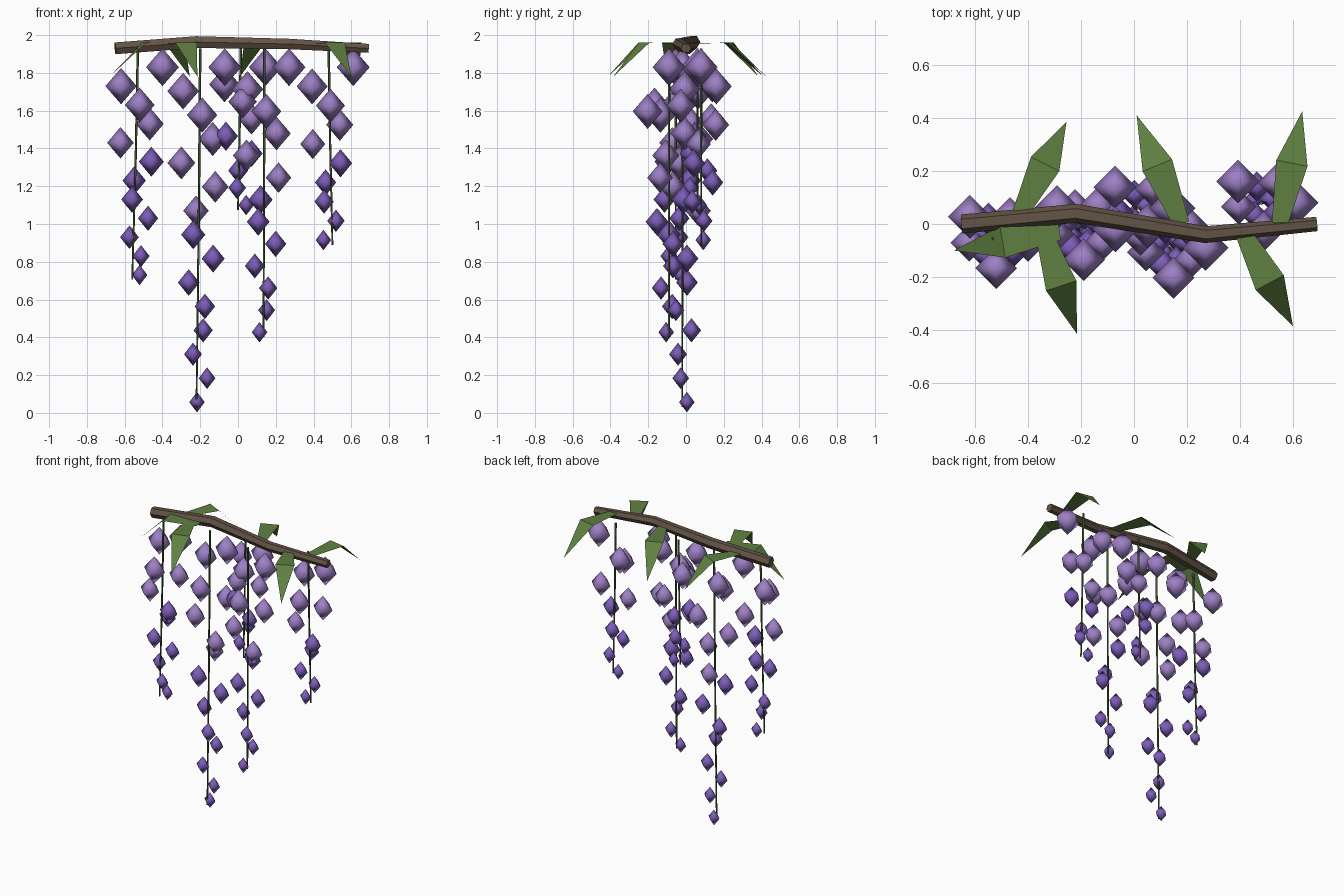
import bpy, bmesh, math
from mathutils import Vector

if "Cube" in bpy.data.objects:
    bpy.data.objects.remove(bpy.data.objects["Cube"])


def material(name, rgb):
    m = bpy.data.materials.new(name)
    m.diffuse_color = (*rgb, 1)
    m.use_nodes = True
    m.node_tree.nodes["Principled BSDF"].inputs["Base Color"].default_value = m.diffuse_color
    return m


BARK = material("brown bark", (0.127, 0.088, 0.060))
STEM = material("dark green stem", (0.070, 0.125, 0.035))
LEAF = material("leaf green", (0.114, 0.215, 0.053))
PALE = material("pale purple", (0.340, 0.215, 0.560))
DEEP = material("deep purple", (0.205, 0.110, 0.480))


def finish(name, bm, mats):
    mesh = bpy.data.meshes.new(name)
    bm.to_mesh(mesh)
    bm.free()
    for m in mats:
        mesh.materials.append(m)
    ob = bpy.data.objects.new(name, mesh)
    bpy.context.collection.objects.link(ob)
    return ob


def tube(name, points, radii, sides, mat):
    """Capped tube through points, rings square to the path."""
    pts = [Vector(p) for p in points]
    bm = bmesh.new()
    rings = []
    for i, p in enumerate(pts):
        d = (pts[min(i + 1, len(pts) - 1)] - pts[max(i - 1, 0)]).normalized()
        ref = Vector((0, 1, 0))
        u = (ref - d * ref.dot(d)).normalized()
        v = d.cross(u)
        angles = [2 * math.pi * k / sides for k in range(sides)]
        rings.append([bm.verts.new(p + radii[i] * (u * math.cos(a) + v * math.sin(a)))
                      for a in angles])
    for a, b in zip(rings, rings[1:]):
        for k in range(sides):
            n = (k + 1) % sides
            bm.faces.new((a[k], a[n], b[n], b[k]))
    bm.faces.new(rings[0])
    bm.faces.new(rings[-1])
    bmesh.ops.recalc_face_normals(bm, faces=bm.faces)
    return finish(name, bm, [mat])


# Crooked branch
tube("branch",
     [(-0.65, 0, 1.93), (-0.22, 0.04, 1.963), (0.27, -0.04, 1.953), (0.69, 0, 1.93)],
     [0.036, 0.036, 0.032, 0.027], 6, BARK)


def blossom(bm, centre, r, rz, mat_index):
    """Octahedral blossom."""
    c = Vector(centre)
    top, bottom = bm.verts.new(c + Vector((0, 0, rz))), bm.verts.new(c - Vector((0, 0, rz)))
    ring = [bm.verts.new(c + Vector((r * x, r * y, 0)))
            for x, y in ((1, 0), (0, 1), (-1, 0), (0, -1))]
    for k in range(4):
        a, b = ring[k], ring[(k + 1) % 4]
        for f in (bm.faces.new((a, b, top)), bm.faces.new((b, a, bottom))):
            f.material_index = mat_index
            f.smooth = True


# Hanging strands: x, y, lowest blossom height, blossom count, stem end drift
STRANDS = [
    (-0.53, -0.055, 0.73, 12, -0.03),
    (-0.20, -0.020, 0.057, 15, -0.02),
    (0.015, 0.060, 1.10, 9, -0.015),
    (0.14, -0.090, 0.427, 13, -0.005),
    (0.48, 0.080, 0.915, 10, 0.02),
]
GOLDEN = math.radians(137.5)
for s, (x, y, low, count, drift) in enumerate(STRANDS, 1):
    tube(f"strand_stem_{s}",
         [(x, y, 1.93), (x + drift * 0.4, y, (1.93 + low) / 2), (x + drift, y, low - 0.025)],
         [0.007, 0.006, 0.005], 5, STEM)
    bm = bmesh.new()
    for i in range(count):
        t = i / (count - 1)
        spread = 0.13 - 0.10 * t
        r = 0.087 - 0.046 * t
        blossom(bm,
                (x + spread * math.cos(i * GOLDEN), y + spread * math.sin(i * GOLDEN),
                 1.83 + (low - 1.83) * t),
                r, r * 1.15 + 0.007 * t, 1 if t > 0.45 else 0)
    finish(f"blossoms_{s}", bm, [PALE, DEEP])

# Drooping leaves: base x, y and tip x, y
LEAVES = [
    (-0.43, 0.04, -0.255, 0.385),
    (0.18, 0.00, 0.01, 0.41),
    (0.55, 0.00, 0.635, 0.425),
    (-0.28, -0.03, -0.68, -0.10),
    (-0.345, -0.02, -0.215, -0.415),
    (0.41, -0.03, 0.60, -0.385),
]
for n, (bx, by, tx, ty) in enumerate(LEAVES, 1):
    base, tip = Vector((bx, by, 1.955)), Vector((tx, ty, 1.78))
    along = Vector((tx - bx, ty - by, 0))
    side = Vector((-along.y, along.x, 0)).normalized()
    mid = base + along * 0.54
    mid.z = 1.96
    bm = bmesh.new()
    b0, b1 = bm.verts.new(base - side * 0.03), bm.verts.new(base + side * 0.03)
    m0, m1 = bm.verts.new(mid - side * 0.06), bm.verts.new(mid + side * 0.06)
    bm.faces.new((b0, m0, m1, b1))
    bm.faces.new((m0, bm.verts.new(tip), m1))
    finish(f"leaf_{n}", bm, [LEAF])
